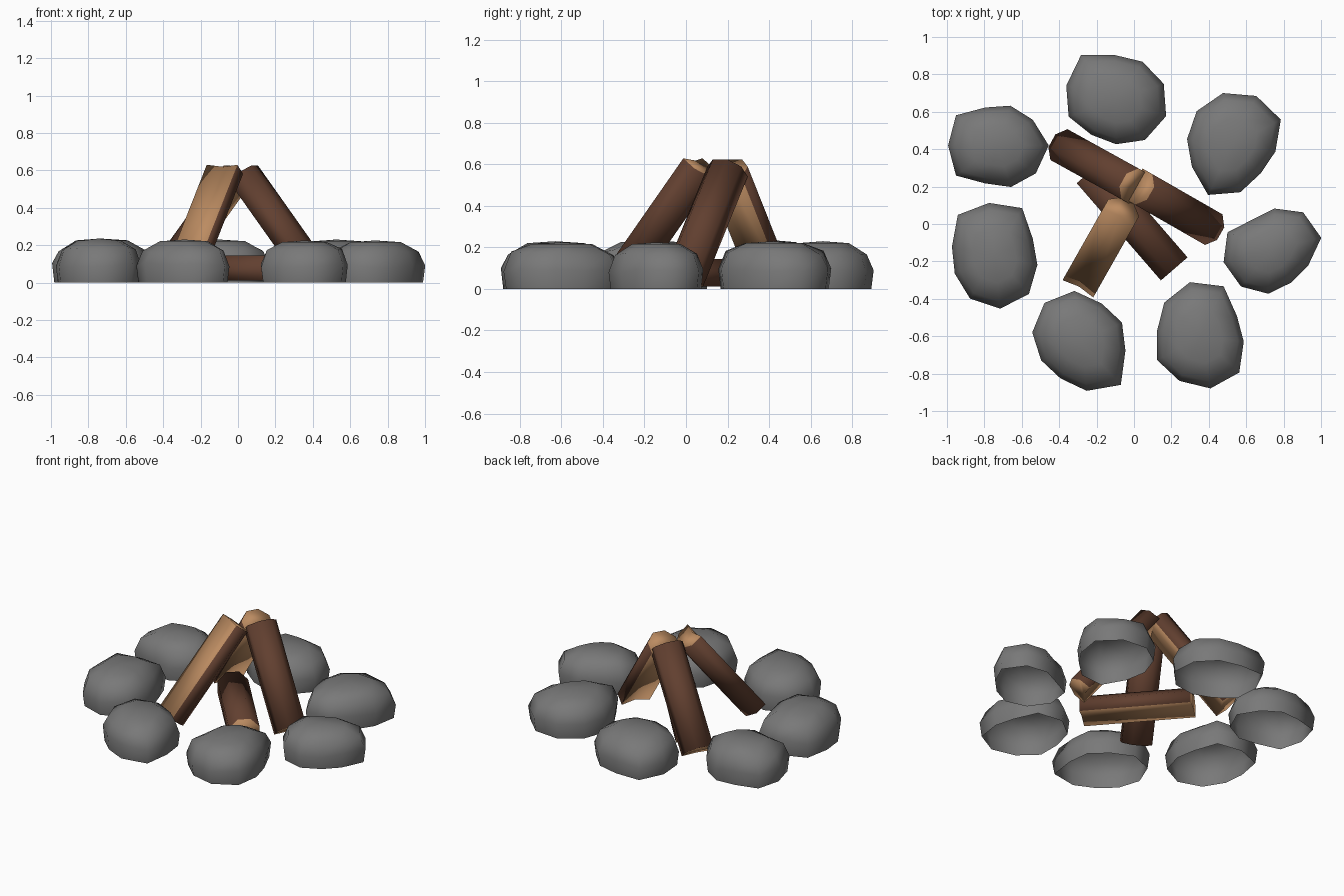
import bpy, bmesh, random
from math import sin, cos, radians
from mathutils import Vector

random.seed(4)
if "Cube" in bpy.data.objects:
    bpy.data.objects.remove(bpy.data.objects["Cube"])


def material(name, color):
    m = bpy.data.materials.new(name)
    m.use_nodes = True
    m.diffuse_color = (*color, 1)
    m.node_tree.nodes["Principled BSDF"].inputs["Base Color"].default_value = (*color, 1)
    return m


STONE = material("grey stone", (0.19, 0.19, 0.19))
BARK = material("dark bark", (0.12, 0.05, 0.029))
WOOD = material("split wood", (0.5, 0.26, 0.12))


def finish(bm, name, mats):
    bmesh.ops.recalc_face_normals(bm, faces=bm.faces)
    for f in bm.faces:
        f.smooth = True
    mesh = bpy.data.meshes.new(name)
    bm.to_mesh(mesh)
    bm.free()
    for m in mats:
        mesh.materials.append(m)
    bpy.context.collection.objects.link(bpy.data.objects.new(name, mesh))


def split_log(name, foot, top, bark_up=True, radius=0.102):
    """Eight-sided log with a shallow wedge split off one side."""
    foot, top = Vector(foot), Vector(top)
    axis = (top - foot).normalized()
    up = Vector((0, 0, 1 if bark_up else -1))
    out = (up - axis * up.dot(axis)).normalized()
    side = axis.cross(out)
    # Six bark corners, then the middle of the split side
    angles = [radians(-22.5 + 45 * i) for i in range(6)]
    section = [side * cos(a) * radius + out * sin(a) * radius for a in angles]
    section.append(out * -0.022)
    bm = bmesh.new()
    lower, upper = [[bm.verts.new(end + p) for p in section] for end in (foot, top)]
    n = len(section)
    for i in range(n):
        j = (i + 1) % n
        f = bm.faces.new((lower[i], lower[j], upper[j], upper[i]))
        f.material_index = 0 if i < 5 else 1
    for ring in (lower, upper):
        bm.faces.new(ring).material_index = 1
    finish(bm, name, (BARK, WOOD))


def stone(name, center, phase, height, radii):
    """Open-bottomed boulder: an irregular outline carried up a rounded profile."""
    bm = bmesh.new()
    cx, cy = center
    rings = []
    for scale, level in ((0.97, 0), (1.015, 0.42), (0.88, 0.77), (0.52, 0.96)):
        ring = []
        for i, r in enumerate(radii):
            a = radians(phase + i * 360 / len(radii))
            d = r / 100 * scale
            wobble = random.uniform(-0.015, 0.008) if 0 < level < 0.9 else 0
            ring.append(bm.verts.new((cx + d * cos(a), cy + d * sin(a), level * height + wobble)))
        rings.append(ring)
    n = len(radii)
    for low, high in zip(rings, rings[1:]):
        for i in range(n):
            j = (i + 1) % n
            bm.faces.new((low[i], low[j], high[j], high[i]))
    crown = bm.verts.new((cx, cy, height))
    for i in range(n):
        bm.faces.new((rings[-1][i], rings[-1][(i + 1) % n], crown))
    finish(bm, name, (STONE,))


# Ring of stones: centre, first angle, height, outline radii in hundredths
stone("back_stone", (-0.10, 0.66), 19, 0.23, (27, 25, 24, 30, 27, 26, 22, 23, 26, 28))
stone("back_left_stone", (0.525, 0.42), 28, 0.23, (29, 29, 28, 26, 24, 24, 29, 25, 21, 23))
stone("left_stone", (0.735, -0.14), 14, 0.225, (27, 26, 22, 19, 25, 26, 25, 23, 20, 21))
stone("front_left_stone", (0.355, -0.60), 29, 0.225, (22, 29, 29, 26, 23, 26, 26, 28, 28, 23))
stone("front_right_stone", (-0.285, -0.63), 25, 0.23, (24, 23, 27, 28, 26, 23, 22, 26, 31, 24))
stone("right_stone", (-0.745, -0.17), 24, 0.235, (22, 29, 28, 29, 23, 23, 26, 28, 27, 23))
stone("back_right_stone", (-0.73, 0.42), 0, 0.235, (27, 23, 22, 21, 27, 26, 27, 21, 23, 25))

# Three leaning logs and one lying on the ground
split_log("left_log", (0.40, -0.015, 0.035), (0.025, 0.20, 0.565))
split_log("back_log", (-0.375, 0.41, 0.035), (0.005, 0.20, 0.565))
split_log("front_log", (-0.285, -0.32, 0.06), (-0.07, 0.06, 0.605), bark_up=False)
split_log("ground_log", (0.215, -0.24, 0.05), (-0.235, 0.28, 0.05))
